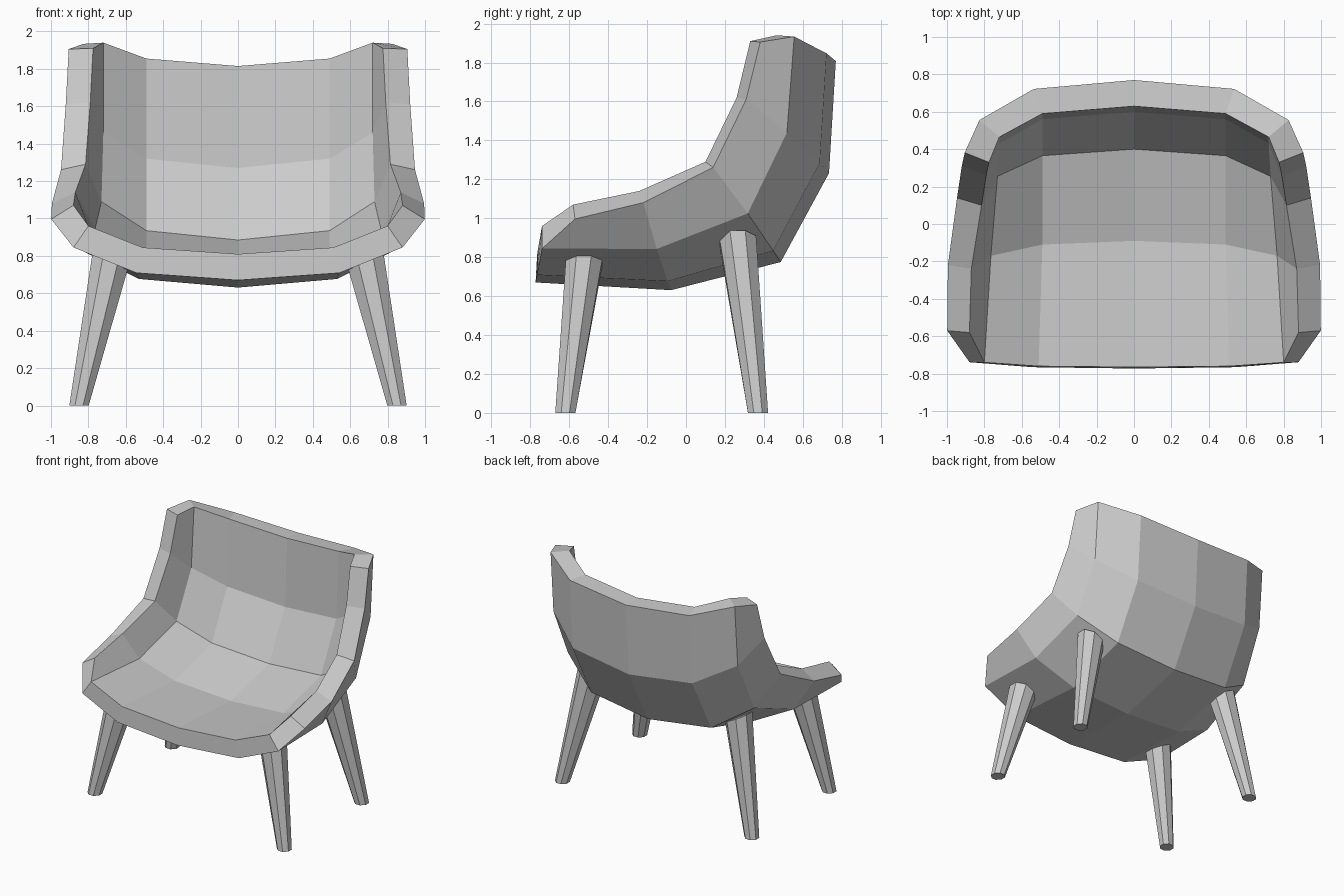
import bpy, bmesh, math
from mathutils import Vector

cube = bpy.data.objects.get("Cube")
if cube:
    bpy.data.objects.remove(cube, do_unlink=True)

# One plain grey for the whole chair
GREY = (0.6, 0.6, 0.6, 1.0)
grey = bpy.data.materials.new("light grey")
grey.use_nodes = True
grey.diffuse_color = GREY
grey.node_tree.nodes["Principled BSDF"].inputs["Base Color"].default_value = GREY


def add_object(name, bm):
    mesh = bpy.data.meshes.new(name)
    bm.to_mesh(mesh)
    bm.free()
    mesh.materials.append(grey)
    obj = bpy.data.objects.new(name, mesh)
    bpy.context.collection.objects.link(obj)
    return obj


# Seat shell: front-to-back profiles, from the middle out to the rim
profiles = [
    [(0, -.765, .81), (0, -.09, .77), (0, .40, .885), (0, .60, 1.27), (0, .63, 1.815)],
    [(.51, -.76, .845), (.49, -.11, .81), (.49, .365, .935), (.49, .56, 1.32), (.49, .59, 1.855)],
    [(.80, -.74, .96), (.765, -.17, .94), (.73, .255, 1.09), (.72, .43, 1.46), (.72, .465, 1.94)],
    [(.88, -.58, 1.07), (.87, -.24, 1.14), (.815, .10, 1.29), (.79, .26, 1.62), (.775, .33, 1.91)],
]
bm = bmesh.new()
columns = [[bm.verts.new(p) for p in profile] for profile in profiles]
for inner, outer in zip(columns, columns[1:]):
    for i in range(len(inner) - 1):
        bm.faces.new((inner[i], outer[i], outer[i + 1], inner[i + 1]))
shell = add_object("seat_shell", bm)

# Mirror the half sheet, then thicken it outwards
mirror = shell.modifiers.new("mirror", 'MIRROR')
mirror.use_clip = True
thick = shell.modifiers.new("thickness", 'SOLIDIFY')
thick.thickness = 0.14
thick.offset = -1


def add_leg(name, foot, top, slope):
    """Tapered eight-sided leg, flat on the floor, its top slanted to follow the shell."""
    bm = bmesh.new()
    sides = 8
    rings = []
    for centre, radius, slant in ((foot, 0.056, 0), (top, 0.103, slope)):
        ring = []
        for k in range(sides):
            a = math.tau * (k + 0.5) / sides
            dx, dy = radius * math.cos(a), radius * math.sin(a)
            ring.append(bm.verts.new(Vector(centre) + Vector((dx, dy, dx * slant))))
        rings.append(ring)
    low, high = rings
    for k in range(sides):
        n = (k + 1) % sides
        bm.faces.new((low[k], low[n], high[n], high[k]))
    bm.faces.new(low[::-1])
    bm.faces.new(high)
    return add_object(name, bm)


# Legs: splayed outwards, in left and right pairs
for place, foot_y, top_y, top_z in (("front", -.62, -.52, .80), ("rear", .37, .265, .89)):
    for side, s in (("left", 1), ("right", -1)):
        top_x = .85 - .215 * top_z
        add_leg(f"{place}_leg_{side}", (s * .85, foot_y, 0), (s * top_x, top_y, top_z), s * .5)
